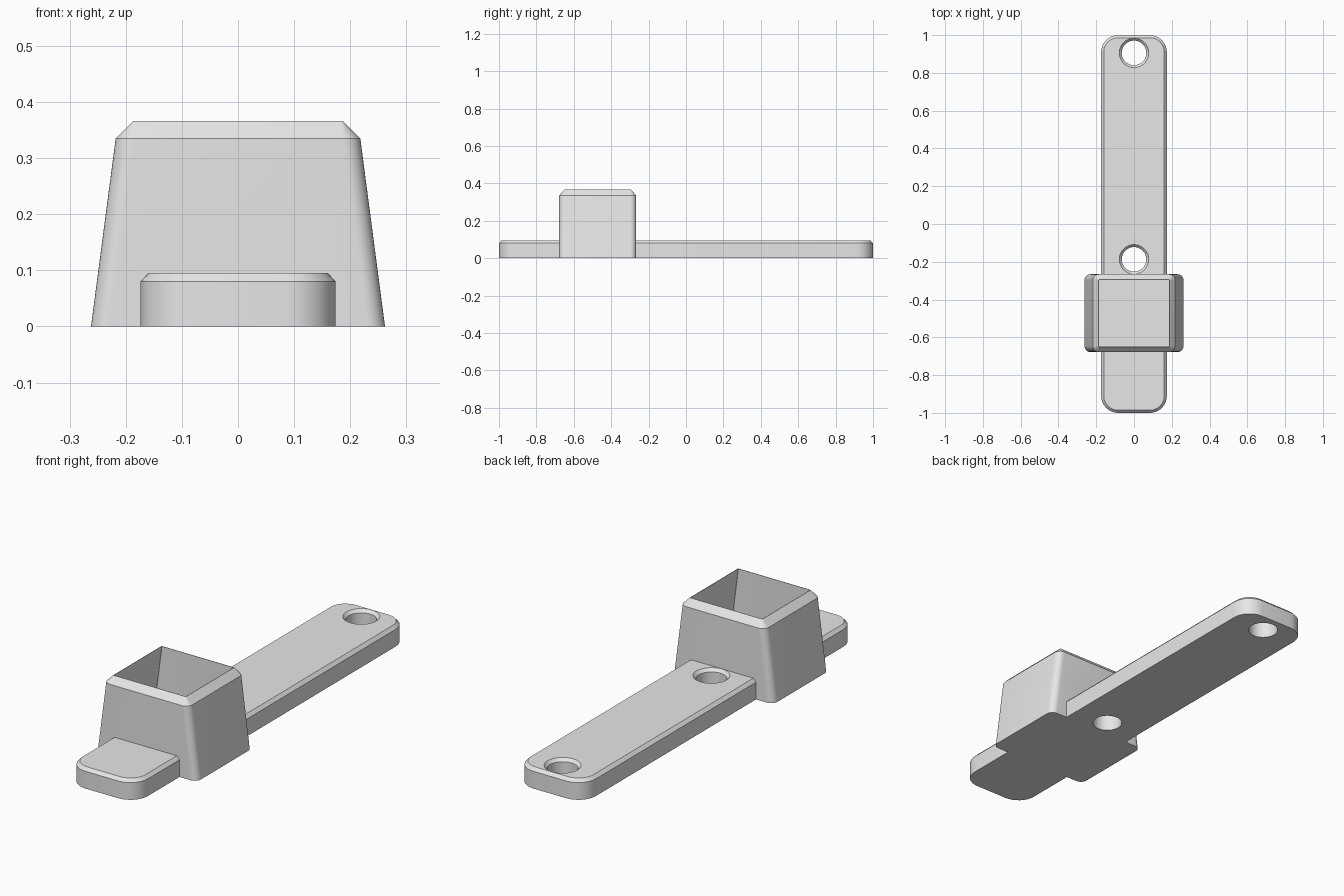
import bpy, bmesh, math

if "Cube" in bpy.data.objects:
    bpy.data.objects.remove(bpy.data.objects["Cube"])


def rounded_rect(hx, hy, r, cy, steps=8):
    """Counter-clockwise rounded rectangle centred on x = 0, y = cy."""
    pts = []
    for i, (sx, sy) in enumerate([(1, 1), (-1, 1), (-1, -1), (1, -1)]):
        for k in range(steps + 1):
            a = math.pi / 2 * (i + k / steps)
            pts.append((sx * (hx - r) + r * math.cos(a),
                        cy + sy * (hy - r) + r * math.sin(a)))
    return pts


def circle(r, cy, n=48):
    return [(r * math.cos(2 * math.pi * k / n), cy + r * math.sin(2 * math.pi * k / n))
            for k in range(n)]


def loft(name, sections):
    """Closed solid through a list of (z, outline) sections, bottom to top."""
    bm = bmesh.new()
    rings = [[bm.verts.new((x, y, z)) for x, y in pts] for z, pts in sections]
    n = len(rings[0])
    for lo, hi in zip(rings, rings[1:]):
        for k in range(n):
            j = (k + 1) % n
            bm.faces.new((lo[k], lo[j], hi[j], hi[k]))
    bm.faces.new(rings[0][::-1])
    bm.faces.new(rings[-1])
    mesh = bpy.data.meshes.new(name)
    bm.to_mesh(mesh)
    bm.free()
    obj = bpy.data.objects.new(name, mesh)
    bpy.context.collection.objects.link(obj)
    return obj


def combine(target, tool, operation):
    mod = target.modifiers.new(operation.lower(), 'BOOLEAN')
    mod.operation, mod.solver, mod.object = operation, 'EXACT', tool
    bpy.context.view_layer.objects.active = target
    bpy.ops.object.modifier_apply(modifier=mod.name)
    bpy.data.objects.remove(tool)


# Flat mounting bar with rounded corners and a chamfered top edge
body = loft("socket_bracket", [
    (0, rounded_rect(0.174, 1.0, 0.09, 0)),
    (0.08, rounded_rect(0.174, 1.0, 0.09, 0)),
    (0.095, rounded_rect(0.160, 0.986, 0.076, 0))])

# Tapered socket, wider at the base, chamfered up to a thin rim
CY = -0.472
socket = loft("socket", [
    (0, rounded_rect(0.262, 0.206, 0.032, CY)),
    (0.335, rounded_rect(0.218, 0.206, 0.032, CY)),
    (0.366, rounded_rect(0.187, 0.178, 0.004, CY))])
combine(body, socket, 'UNION')

# Open cavity following the taper of the socket walls
cavity = loft("cavity", [
    (0.031, rounded_rect(0.228, 0.176, 0.003, CY)),
    (0.42, rounded_rect(0.178, 0.176, 0.003, CY))])
combine(body, cavity, 'DIFFERENCE')

# Two countersunk screw holes
for y in (0.906, -0.187):
    hole = loft("screw_hole", [
        (-0.05, circle(0.065, y)),
        (0.081, circle(0.065, y)),
        (0.095, circle(0.078, y)),
        (0.15, circle(0.078, y))])
    combine(body, hole, 'DIFFERENCE')

# Single grey finish
grey = bpy.data.materials.new("light grey")
grey.diffuse_color = (0.8, 0.8, 0.8, 1)
grey.use_nodes = True
grey.node_tree.nodes["Principled BSDF"].inputs["Base Color"].default_value = grey.diffuse_color
body.data.materials.clear()
body.data.materials.append(grey)
for p in body.data.polygons:
    p.material_index = 0

# Smooth corners, crisp chamfers
bpy.ops.object.select_all(action='DESELECT')
body.select_set(True)
bpy.context.view_layer.objects.active = body
bpy.ops.object.shade_smooth_by_angle(angle=math.radians(25))
